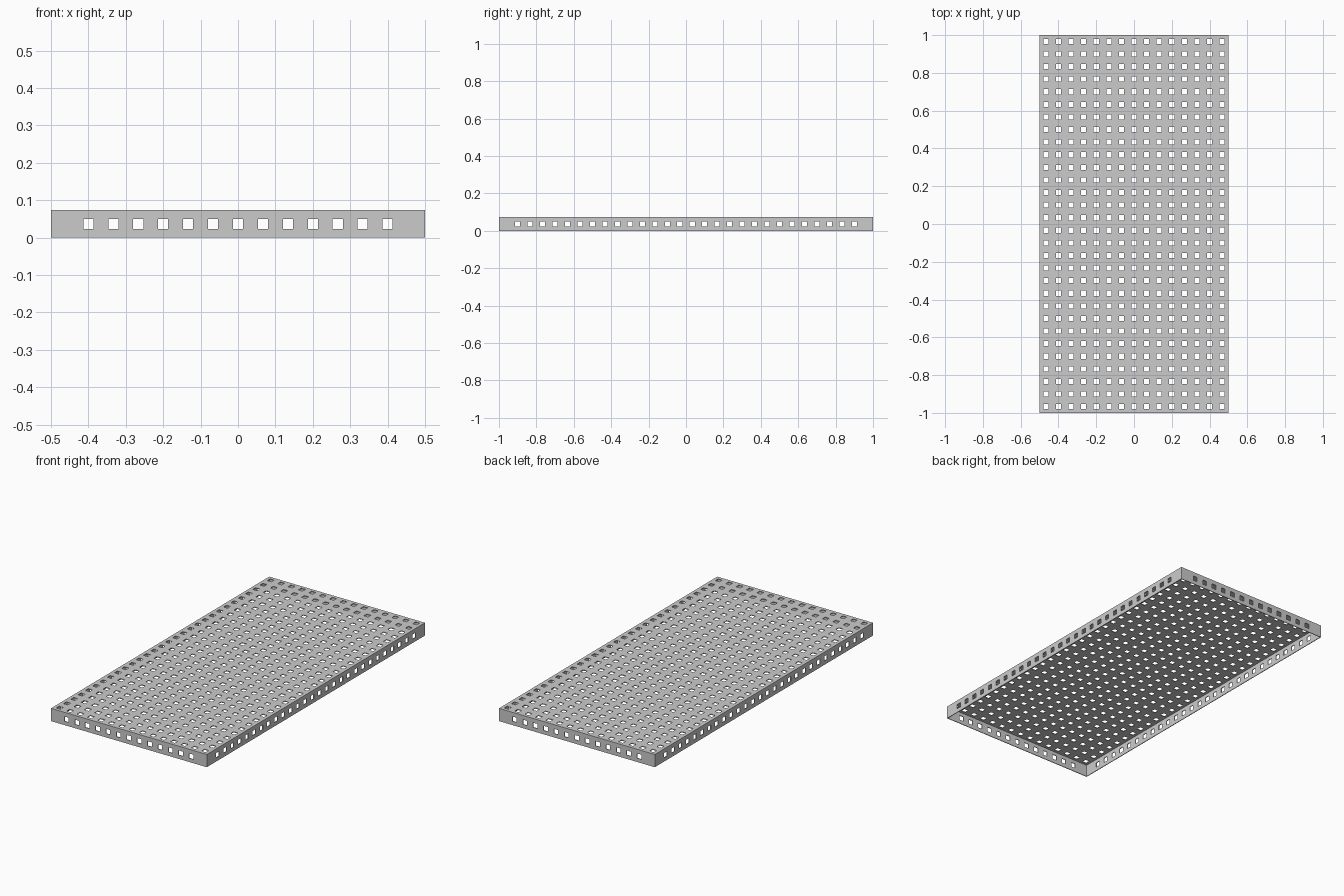
import bpy, bmesh
from mathutils import Vector

if "Cube" in bpy.data.objects:
    bpy.data.objects.remove(bpy.data.objects["Cube"])

PITCH, HOLE, HEIGHT, THICK = 1 / 15, 0.027, 0.074, 0.004
COLS, ROWS = 15, 30


def breaks(count):
    """Grid lines along an edge: odd intervals are holes."""
    half = count * PITCH / 2
    pts = [-half]
    for i in range(count):
        c = -half + (i + 0.5) * PITCH
        pts += [c - HOLE / 2, c + HOLE / 2]
    return pts + [half]


xs, ys = breaks(COLS), breaks(ROWS)
zs = [0, 0.036 - HOLE / 2, 0.036 + HOLE / 2, HEIGHT]
bm = bmesh.new()


def panel(us, vs, place, normal, skip=0):
    """Perforated sheet; skip leaves out that many holes at both ends."""
    for i in range(len(us) - 1):
        for j in range(len(vs) - 1):
            inside = 2 * skip < i < len(us) - 2 - 2 * skip
            if i % 2 and j % 2 and inside:
                continue
            quad = [(us[i], vs[j]), (us[i + 1], vs[j]),
                    (us[i + 1], vs[j + 1]), (us[i], vs[j + 1])]
            f = bm.faces.new([bm.verts.new(place(u, v)) for u, v in quad])
            f.normal_update()
            if f.normal.dot(Vector(normal)) < 0:
                f.normal_flip()


# Top deck
panel(xs, ys, lambda u, v: (u, v, HEIGHT), (0, 0, 1))
# Four flanges folded down
for s in (-1, 1):
    panel(xs, zs, lambda u, v: (u, s * ys[-1], v), (0, s, 0), skip=1)
    panel(ys, zs, lambda u, v: (s * xs[-1], u, v), (s, 0, 0), skip=1)

bmesh.ops.remove_doubles(bm, verts=bm.verts[:], dist=1e-4)
mesh = bpy.data.meshes.new("perforated_tray")
bm.to_mesh(mesh)
bm.free()
tray = bpy.data.objects.new("perforated_tray", mesh)
bpy.context.collection.objects.link(tray)

# Sheet metal thickness, inward
solid = tray.modifiers.new("sheet_thickness", 'SOLIDIFY')
solid.thickness = THICK
solid.offset = -1
solid.use_even_offset = True
